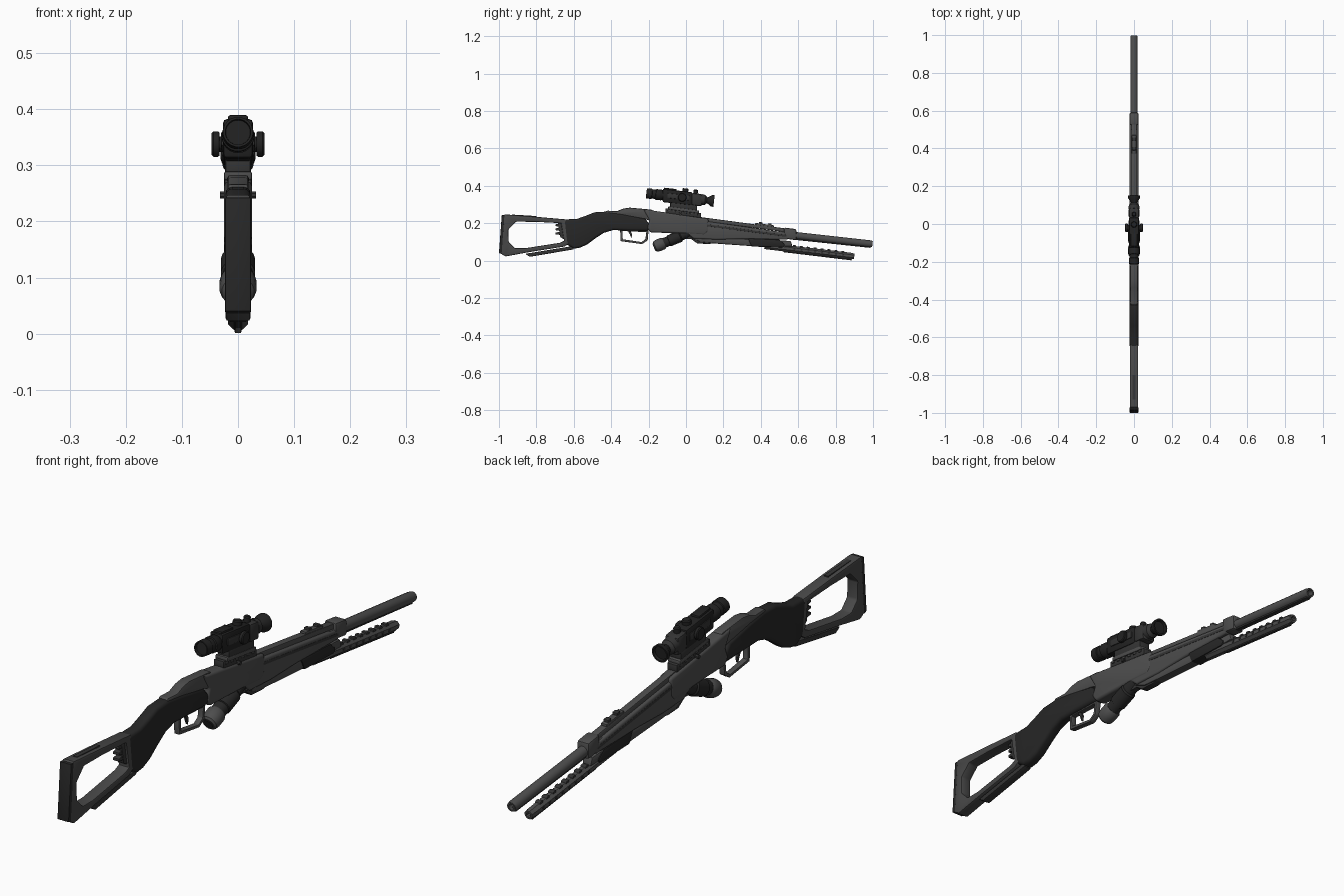
import bpy, bmesh, math
from mathutils import Vector


def mat(name, v):
    m = bpy.data.materials.new(name)
    m.diffuse_color = (v, v, v, 1)
    return m


STEEL = mat("steel_grey", 0.075)
FRAME = mat("stock_grey", 0.065)
DARK = mat("dark_grey", 0.035)
GRIP = mat("grip_black", 0.02)
SCOPE = mat("scope_black", 0.016)


def finish(name, bm, m, bevel=0.0, segs=2):
    bmesh.ops.recalc_face_normals(bm, faces=bm.faces)
    if bevel:
        es = [e for e in bm.edges if len(e.link_faces) == 2 and e.calc_face_angle(0) > 0.7]
        bmesh.ops.bevel(bm, geom=es, offset=bevel, segments=segs, profile=0.5,
                        affect='EDGES', clamp_overlap=True)
    me = bpy.data.meshes.new(name)
    bm.to_mesh(me)
    bm.free()
    me.materials.append(m)
    ob = bpy.data.objects.new(name, me)
    bpy.context.collection.objects.link(ob)
    return ob


def plate(name, pts, hw, m, bevel=0.004, segs=2, x=0.0):
    """Side outline (y, z) extruded across x."""
    bm = bmesh.new()
    a = [bm.verts.new((x - hw, y, z)) for y, z in pts]
    b = [bm.verts.new((x + hw, y, z)) for y, z in pts]
    bm.faces.new(a)
    bm.faces.new(b[::-1])
    n = len(pts)
    for i in range(n):
        j = (i + 1) % n
        bm.faces.new((a[i], b[i], b[j], a[j]))
    return finish(name, bm, m, bevel, segs)


def ring_plate(name, outer, inner, hw, m, bevel=0.004):
    """Closed frame between two matching side outlines."""
    bm = bmesh.new()
    loops = [[bm.verts.new((s * hw, y, z)) for y, z in pts]
             for s, pts in ((-1, outer), (1, outer), (1, inner), (-1, inner))]
    n = len(outer)
    for k in range(4):
        p, q = loops[k], loops[(k + 1) % 4]
        for i in range(n):
            j = (i + 1) % n
            bm.faces.new((p[i], p[j], q[j], q[i]))
    return finish(name, bm, m, bevel, 2)


def lathe(name, a, b, prof, m, n=20):
    """Turned part along a->b, prof = (distance, radius)."""
    a, b = Vector(a), Vector(b)
    rot = Vector((0, 0, 1)).rotation_difference((b - a).normalized())
    bm = bmesh.new()
    rings = []
    for d, r in prof:
        rings.append([bm.verts.new(a + rot @ Vector((r * math.cos((i + .5) * math.tau / n),
                                                     r * math.sin((i + .5) * math.tau / n), d)))
                      for i in range(n)])
    for p, q in zip(rings, rings[1:]):
        for i in range(n):
            j = (i + 1) % n
            bm.faces.new((p[i], p[j], q[j], q[i]))
    bm.faces.new(rings[0])
    bm.faces.new(rings[-1])
    return finish(name, bm, m)


def top(y, h=0.0):
    """Point at height h relative to the sloping top line."""
    return (y, 0.243 - 0.134 * y + h)


def strip(name, y0, y1, h0, h1, hw, m, bevel=0.003, x=0.0):
    return plate(name, [top(y0, h0), top(y1, h0), top(y1, h1), top(y0, h1)], hw, m, bevel, 2, x)


# --- open stock ---
outer = [(-.985, .236), (-.968, .247), (-.80, .234), (-.64, .220), (-.62, .095),
         (-.65, .075), (-.84, .045), (-.965, .022), (-.995, .04)]
inner = [(-.95, .165), (-.908, .208), (-.80, .207), (-.668, .200), (-.652, .105),
         (-.675, .095), (-.86, .066), (-.915, .066), (-.948, .10)]
ring_plate("stock_frame", outer, inner, .022, FRAME, .005)
plate("butt_pad", [(-.985, .243), (-.97, .243), (-.985, .035), (-1.0, .04)], .023, GRIP, .003)
plate("stock_lower_bar", [(-.86, .036), (-.835, .02), (-.60, .06), (-.60, .078), (-.64, .072)],
      .016, DARK, .004)
plate("stock_top_inlay", [(-.93, .238), (-.93, .246), (-.80, .238), (-.80, .23)], .008, DARK, 0)
plate("stock_rest_plate", [(-.685, .20), (-.655, .20), (-.645, .11), (-.672, .125)], .014, DARK, .003)
for i in range(3):
    z = .14 + i * .022
    plate("stock_tooth", [(-.697, z), (-.697, z + .01), (-.67, z + .014), (-.67, z - .003)],
          .012, DARK, .002)

# --- grip ---
plate("grip", [(-.66, .22), (-.585, .222), (-.54, .238), (-.49, .258), (-.42, .262), (-.34, .25),
               (-.22, .225), (-.19, .19), (-.20, .158), (-.30, .160), (-.39, .163), (-.44, .148),
               (-.48, .122), (-.53, .085), (-.57, .068), (-.60, .064), (-.645, .09)],
      .0225, GRIP, .013, 3)

# --- receiver and forearm ---
plate("tang", [(-.435, .252), (-.425, .267), (-.37, .264), (-.335, .278), (-.30, .283),
               (-.18, .272), (-.15, .20), (-.22, .222), (-.34, .243)], .019, STEEL, .006)
plate("receiver", [(-.23, .275), top(-.15), top(.12, -.004), top(.12, -.07), (.10, .135),
                   (-.02, .145), (-.10, .148), (-.19, .150), (-.21, .175), (-.195, .215)],
      .025, STEEL, .010, 3)
plate("forearm", [top(.05, -.018), top(.56, -.022), (.56, .125), (.54, .112), (.30, .115),
                  (.16, .112), (.04, .118), (.0, .15)], .023, STEEL, .008, 3)
strip("top_rib", -.12, .56, -.02, .0, .014, STEEL, .004)
strip("side_rib", .02, .54, -.045, -.033, .0245, DARK, .003)
plate("forearm_lower", [(.02, .125), (.10, .125), (.56, .105), (.57, .075), (.34, .078),
                        (.17, .090), (.08, .098)], .018, STEEL, .006)
plate("forearm_grip_pad", [(.33, .120), (.50, .112), (.53, .085), (.52, .070), (.35, .075)],
      .0225, GRIP, .006)
plate("lower_bracket", [(.02, .12), (.06, .092), (.12, .088), (.16, .095), (.17, .115)],
      .014, DARK, .004)
strip("barrel_band", .525, .59, -.055, .004, .024, STEEL, .008)
strip("rear_sight_base", .37, .47, -.004, .008, .012, STEEL, .003)
for y in (.39, .44):
    strip("rear_sight_leaf", y, y + .018, .004, .016, .010, DARK, .002)

# --- barrel and lower tube ---
lathe("barrel", (0, .50, .143), (0, .9975, .088),
      [(0, .0195), (.485, .0195), (.50, .017), (.50, .011), (.44, .011)], STEEL, 16)
plate("barrel_under_rib", [(.56, .128), (.985, .081), (.985, .068), (.56, .113)], .010, DARK, .003)
lathe("lower_tube", (0, .42, .079), (0, .90, .022),
      [(0, .019), (.465, .019), (.483, .016), (.483, .009), (.45, .009)], STEEL, 8)
plate("lower_tube_keel", [(.52, .053), (.885, .010), (.885, .001), (.52, .045)], .006, DARK, .002)
for i in range(8):
    y = .57 + i * .037
    z = .079 - .1188 * (y - .42)
    plate("tube_notch", [(y, z + .014), (y + .02, z + .012), (y + .016, z + .021), (y + .002, z + .022)],
          .011, DARK, .002)
    for s in (-1, 1):
        lathe("tube_vent", (s * .016, y + .01, z), (s * .0195, y + .01, z),
              [(0, .006), (.0035, .006)], DARK, 8)

# --- trigger and guard ---
ring_plate("trigger_guard",
           [(-.352, .165), (-.350, .104), (-.235, .088), (-.205, .108), (-.20, .16)],
           [(-.340, .158), (-.338, .114), (-.238, .099), (-.217, .114), (-.212, .152)],
           .011, STEEL, .003)
plate("trigger", [(-.315, .165), (-.30, .165), (-.288, .14), (-.292, .118), (-.30, .14)],
      .005, DARK, .001)

# --- slanted lamp under the receiver ---
lathe("lamp_head", (0, -.17, .072), (0, .03, .155),
      [(0, .022), (.006, .029), (.022, .033), (.05, .033), (.058, .028)], STEEL)
lathe("lamp_lens", (0, -.172, .071), (0, .03, .155), [(0, .018), (.01, .020)], GRIP)
lathe("lamp_body", (0, -.125, .091), (0, .03, .155),
      [(0, .027), (.035, .027), (.037, .031), (.10, .031), (.106, .026), (.16, .022)], GRIP)
plate("lamp_mount", [(-.10, .155), (-.02, .115), (.06, .115), (.06, .15)], .012, DARK, .003)


# --- scope ---
def axis(y, h=0.0):
    return (y, .36 - .115 * (y + .215) + h)


def sbox(name, y0, y1, h0, h1, hw, m, bevel=.004, x=0.0):
    return plate(name, [axis(y0, h0), axis(y1, h0), axis(y1, h1), axis(y0, h1)], hw, m, bevel, 2, x)


A, B = (0,) + axis(-.212), (0,) + axis(.15)
lathe("scope_eyepiece", A, B, [(.008, .022), (.0, .023), (.0, .027), (.03, .028), (.032, .025),
                               (.05, .025), (.052, .029), (.08, .029), (.085, .026), (.12, .026)], SCOPE)
sbox("scope_body", -.125, .035, -.037, .034, .027, SCOPE, .008)
sbox("scope_body_top", -.118, -.05, .028, .041, .018, SCOPE, .004)
sbox("scope_front_block", .03, .085, -.036, .030, .028, DARK, .010)
sbox("scope_side_panel", -.10, .02, -.012, .014, .030, DARK, .003)
lathe("scope_front_taper", (0,) + axis(.08), B,
      [(0, .030), (.022, .027), (.032, .016), (.036, .015)], DARK)
lathe("scope_front_bell", (0,) + axis(.108), B,
      [(0, .015), (.010, .018), (.028, .031), (.042, .032), (.042, .026), (.034, .024)], SCOPE)
for y, r in ((-.005, .016), (.05, .012)):
    lathe("scope_top_turret", (0,) + axis(y, .025), (0, y + .0115, axis(y, .025)[1] + .1),
          [(0, r), (.021, r), (.025, r - .003)], SCOPE, 14)
for s in (-1, 1):
    lathe("scope_side_knob", (s * .024, -.02, .338), (s * .05, -.02, .338),
          [(0, .014), (.009, .014), (.009, .021), (.012, .023), (.02, .023), (.023, .020)], SCOPE, 18)
    lathe("mount_bolt", (s * .018, -.03, .247), (s * .032, -.03, .247),
          [(0, .007), (.014, .007)], DARK, 8)

# --- scope mount ---
strip("mount_rail", -.11, .08, -.004, .022, .020, DARK, .003)
strip("mount_clamp", -.095, .07, .018, .034, .025, STEEL, .004)
sbox("mount_saddle", -.085, .06, -.062, -.03, .023, DARK, .004)
for i in range(6):
    y = -.10 + i * .03
    strip("rail_slot", y, y + .015, .010, .018, .0235, STEEL, .002)

# --- shading ---
for ob in bpy.context.scene.objects:
    ob.select_set(True)
    bpy.context.view_layer.objects.active = ob
bpy.ops.object.shade_smooth_by_angle(angle=math.radians(32))
